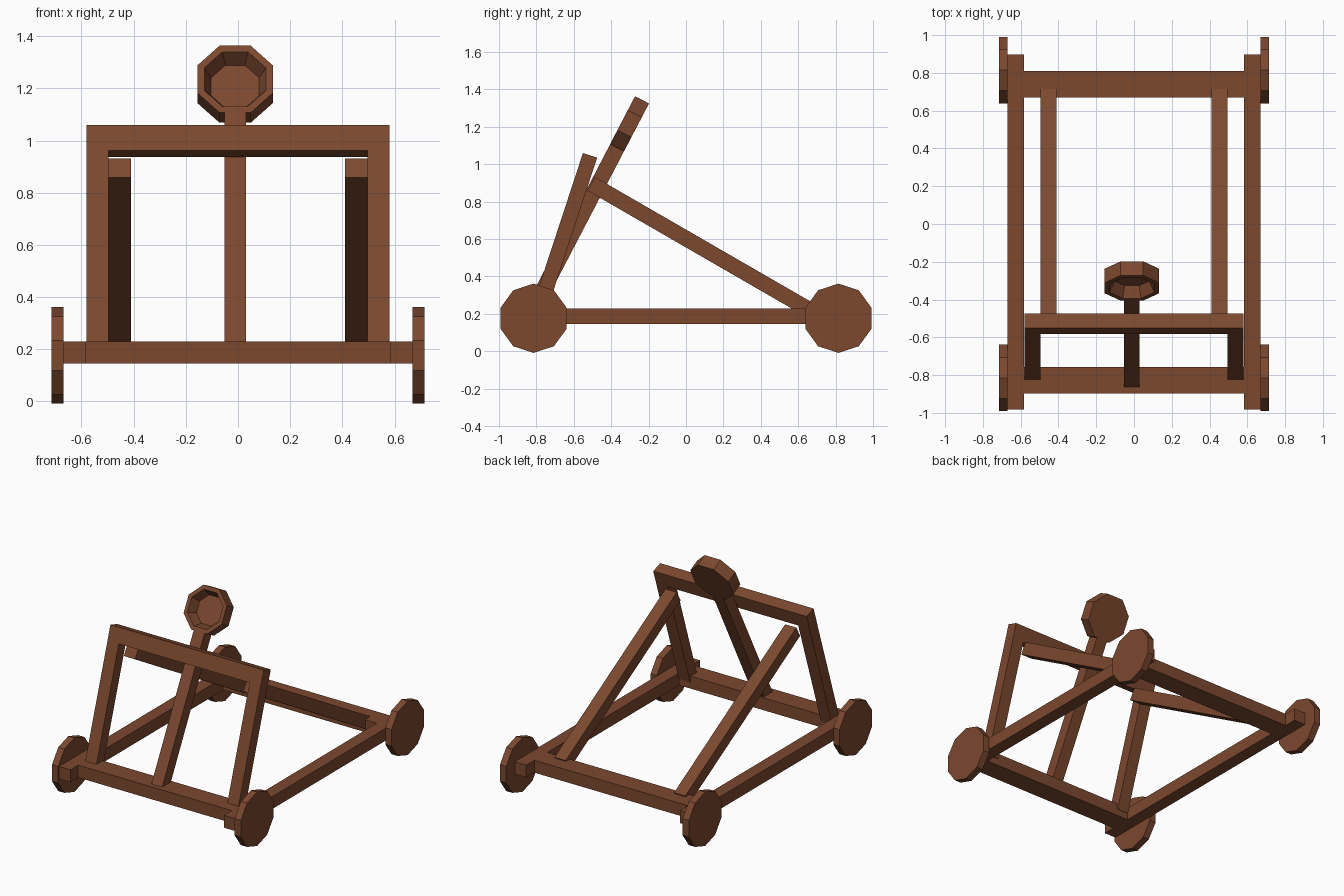
import bpy, bmesh, math
from mathutils import Matrix, Vector

if "Cube" in bpy.data.objects:
    bpy.data.objects.remove(bpy.data.objects["Cube"])

wood = bpy.data.materials.new("wood")
wood.diffuse_color = (0.2, 0.065, 0.028, 1)
wood.use_nodes = True
wood.node_tree.nodes["Principled BSDF"].inputs["Base Color"].default_value = wood.diffuse_color


def finish(name, bm):
    bmesh.ops.recalc_face_normals(bm, faces=bm.faces)
    me = bpy.data.meshes.new(name)
    bm.to_mesh(me)
    bm.free()
    me.materials.append(wood)
    ob = bpy.data.objects.new(name, me)
    bpy.context.collection.objects.link(ob)
    return ob


def frame(x, y, z, u, n):
    """Local X = world X, local Y = u direction, local Z = n direction (both in YZ)."""
    m = Matrix.Identity(4)
    m.col[1] = (0, u[0], u[1], 0)
    m.col[2] = (0, n[0], n[1], 0)
    m.col[3] = (x, y, z, 1)
    return m


def beam(name, x, width, a, b, thick):
    """Square-ended timber running from a to b in the YZ plane."""
    a, b = Vector(a), Vector(b)
    u = (b - a).normalized()
    c = (a + b) / 2
    bm = bmesh.new()
    bmesh.ops.create_cube(bm, size=1)
    m = frame(x, c.x, c.y, u, (-u.y, u.x))
    bm.transform(m @ Matrix.Diagonal((width, (b - a).length, thick, 1)))
    return finish(name, bm)


# Base frame cross beams
beam("front_cross_beam", 0, 1.17, (-0.898, 0.187), (-0.757, 0.187), 0.085)
beam("rear_cross_beam", 0, 1.17, (0.67, 0.187), (0.81, 0.187), 0.085)

# Tilted upright frame direction
up = Vector((0.23, 0.70)).normalized()
top = Vector((-0.513, 1.047))

for s, side in ((1, "right"), (-1, "left")):
    beam(side + "_rail", s * 0.626, 0.088, (-0.982, 0.187), (0.898, 0.187), 0.085)
    beam(side + "_upright", s * 0.538, 0.085, top - up * 0.89, top - up * 0.05, 0.08)
    beam(side + "_brace", s * 0.453, 0.085, (-0.507, 0.895), (0.695, 0.201), 0.083)
    # Ten-sided wheels, with a corner pointing along y
    for y, end in ((-0.815, "front"), (0.815, "rear")):
        bm = bmesh.new()
        bmesh.ops.create_cone(bm, cap_ends=True, segments=10, radius1=0.185,
                              radius2=0.185, depth=0.047)
        bm.transform(Matrix.Translation((s * 0.692, y, 0.176))
                     @ Matrix.Rotation(math.pi / 2, 4, 'Y')
                     @ Matrix.Rotation(math.pi / 2, 4, 'Z'))
        finish(f"{end}_{side}_wheel", bm)

# Bar across the top of the uprights
beam("top_bar", 0, 1.162, top - up * 0.102, top, 0.08)

# Throwing arm
au = Vector((0.462, 0.887)).normalized()
an = Vector((-au.y, au.x))
tip = Vector((-0.235, 1.344))
beam("throwing_arm", -0.011, 0.082, tip - au * 1.29, tip - au * 0.28, 0.083)

# Octagonal bowl: rings run from outer back to sunken floor
bm = bmesh.new()
rings = []
for half, h in ((0.1445, -0.042), (0.1445, 0.042), (0.118, 0.042), (0.092, -0.02)):
    r = half / math.cos(math.pi / 8)
    rings.append([bm.verts.new((r * math.cos((i + 0.5) * math.pi / 4),
                                r * math.sin((i + 0.5) * math.pi / 4), h))
                  for i in range(8)])
for lo, hi in zip(rings, rings[1:]):
    for i in range(8):
        j = (i + 1) % 8
        bm.faces.new((lo[i], lo[j], hi[j], hi[i]))
bm.faces.new(rings[0])
bm.faces.new(rings[-1])
c = tip - au * 0.1445
bm.transform(frame(-0.011, c.x, c.y, au, an))
finish("bowl", bm)
